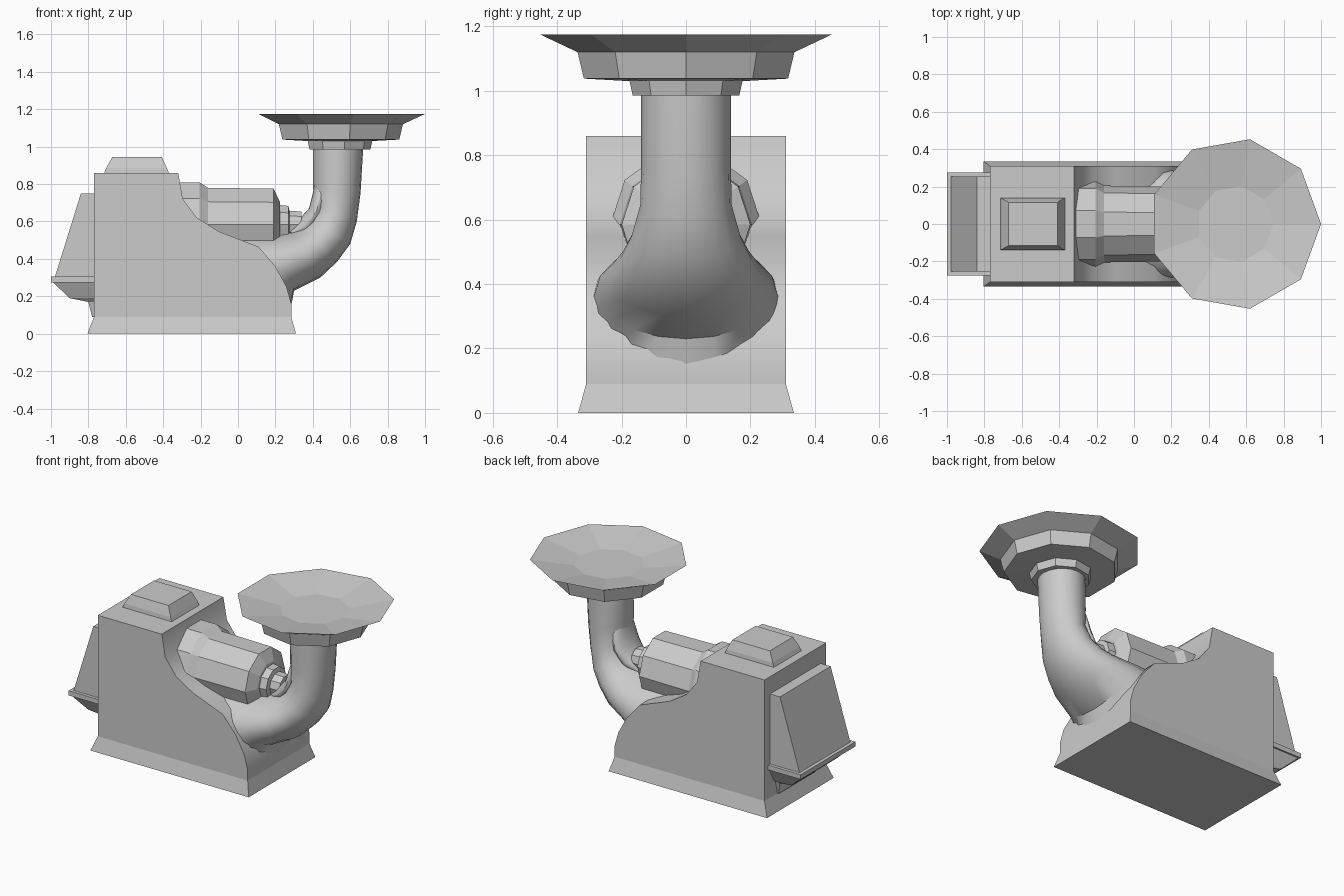
import bpy, bmesh, math
from mathutils import Vector

cube = bpy.data.objects.get("Cube")
if cube:
    bpy.data.objects.remove(cube, do_unlink=True)

GREY = (0.6, 0.6, 0.6, 1.0)
grey = bpy.data.materials.new("plain grey")
grey.use_nodes = True
grey.diffuse_color = GREY
grey.node_tree.nodes["Principled BSDF"].inputs["Base Color"].default_value = GREY


def loft(name, rings, smooth=None):
    """Skin a closed solid through rings that share a point count."""
    bm = bmesh.new()
    loops = [[bm.verts.new(p) for p in ring] for ring in rings]
    n = len(loops[0])
    for a, b in zip(loops, loops[1:]):
        for i in range(n):
            j = (i + 1) % n
            bm.faces.new((a[i], a[j], b[j], b[i]))
    bm.faces.new(loops[0])
    bm.faces.new(loops[-1])
    bmesh.ops.recalc_face_normals(bm, faces=bm.faces)
    mesh = bpy.data.meshes.new(name)
    bm.to_mesh(mesh)
    bm.free()
    mesh.materials.append(grey)
    obj = bpy.data.objects.new(name, mesh)
    bpy.context.collection.objects.link(obj)
    if smooth:
        bpy.ops.object.select_all(action="DESELECT")
        obj.select_set(True)
        bpy.context.view_layer.objects.active = obj
        bpy.ops.object.shade_smooth_by_angle(angle=math.radians(smooth))
    return obj


def rect(x0, x1, w, z):
    return [(x0, -w, z), (x1, -w, z), (x1, w, z), (x0, w, z)]


def extrude(name, profile, w, smooth=None):
    return loft(name, [[(x, y, z) for x, z in profile] for y in (-w, w)], smooth)


def section(upper, lower, w, n=20):
    """Oval across the bend, from its inner point to its outer point."""
    a, b = Vector((upper[0], 0, upper[1])), Vector((lower[0], 0, lower[1]))
    mid, half = (a + b) / 2, (a - b) / 2
    ring = []
    for i in range(n):
        t = math.tau * i / n
        ring.append(mid + half * math.cos(t) + Vector((0, w * math.sin(t), 0)))
    return ring


# Housing with its scooped shoulder
extrude("housing", [
    (-0.77, 0.09), (-0.77, 0.86), (-0.32, 0.86), (-0.295, 0.72), (-0.22, 0.62),
    (-0.1, 0.545), (0.11, 0.465), (0.2, 0.36), (0.26, 0.25), (0.285, 0.16),
    (0.285, 0.09)], 0.31, 32)

# Flared foot
loft("foot", [rect(-0.805, 0.31, 0.335, 0), rect(-0.77, 0.285, 0.31, 0.09)])

# Raised lid on the roof
loft("roof_lid", [rect(-0.715, -0.37, 0.138, 0.86), rect(-0.705, -0.38, 0.135, 0.885),
                  rect(-0.672, -0.408, 0.116, 0.945)])

# Sloping cover on the left end, with its ledge and tapered underside
extrude("end_cover", [(-0.75, 0.29), (-0.98, 0.3), (-0.84, 0.75), (-0.75, 0.75)], 0.255)
loft("cover_ledge", [rect(-1.0, -0.76, 0.275, 0.275), rect(-1.0, -0.76, 0.275, 0.305)])
loft("ledge_underside", [rect(-0.78, -0.75, 0.18, 0.09), rect(-0.80, -0.75, 0.2, 0.17),
                         rect(-0.9, -0.75, 0.22, 0.19), rect(-0.99, -0.75, 0.265, 0.275)])

# Elbow pipe spreading into the housing
loft("elbow_pipe", [section(*s) for s in (
    ((0.4, 1.0), (0.67, 1.0), 0.139),
    ((0.4, 0.8), (0.655, 0.75), 0.139),
    ((0.41, 0.69), (0.635, 0.6), 0.142),
    ((0.385, 0.61), (0.6, 0.48), 0.17),
    ((0.34, 0.565), (0.53, 0.385), 0.205),
    ((0.29, 0.545), (0.44, 0.3), 0.24),
    ((0.19, 0.53), (0.3, 0.23), 0.28),
    ((-0.1, 0.54), (0.275, 0.1), 0.3))], 40)

# Fillet inside the bend
loft("bend_fillet", [section(*s) for s in (
    ((0.42, 0.845), (0.46, 0.835), 0.05),
    ((0.402, 0.76), (0.485, 0.745), 0.1),
    ((0.38, 0.67), (0.46, 0.64), 0.115),
    ((0.325, 0.61), (0.4, 0.54), 0.1),
    ((0.27, 0.56), (0.31, 0.51), 0.07))], 40)

# Stepped motor drum lying along the shoulder
SIDES = 10
drum = []
for x, r in ((-0.33, 0.235), (-0.205, 0.235), (-0.16, 0.205), (0.19, 0.2), (0.225, 0.125),
             (0.225, 0.108), (0.27, 0.103), (0.275, 0.075), (0.34, 0.072)):
    angles = [math.tau * i / SIDES for i in range(SIDES)]
    drum.append([(x, r * math.cos(t), 0.585 + r * math.sin(t)) for t in angles])
loft("motor_drum", drum)

# Nine-sided funnel with a shallow dish on top of the pipe
funnel = []
for r, z in ((0.168, 0.985), (0.178, 1.03), (0.322, 1.038), (0.342, 1.12),
             (0.46, 1.175), (0.205, 1.13)):
    angles = [math.tau * i / 9 for i in range(9)]
    funnel.append([(0.54 + r * math.cos(t), r * math.sin(t), z) for t in angles])
loft("funnel", funnel)
